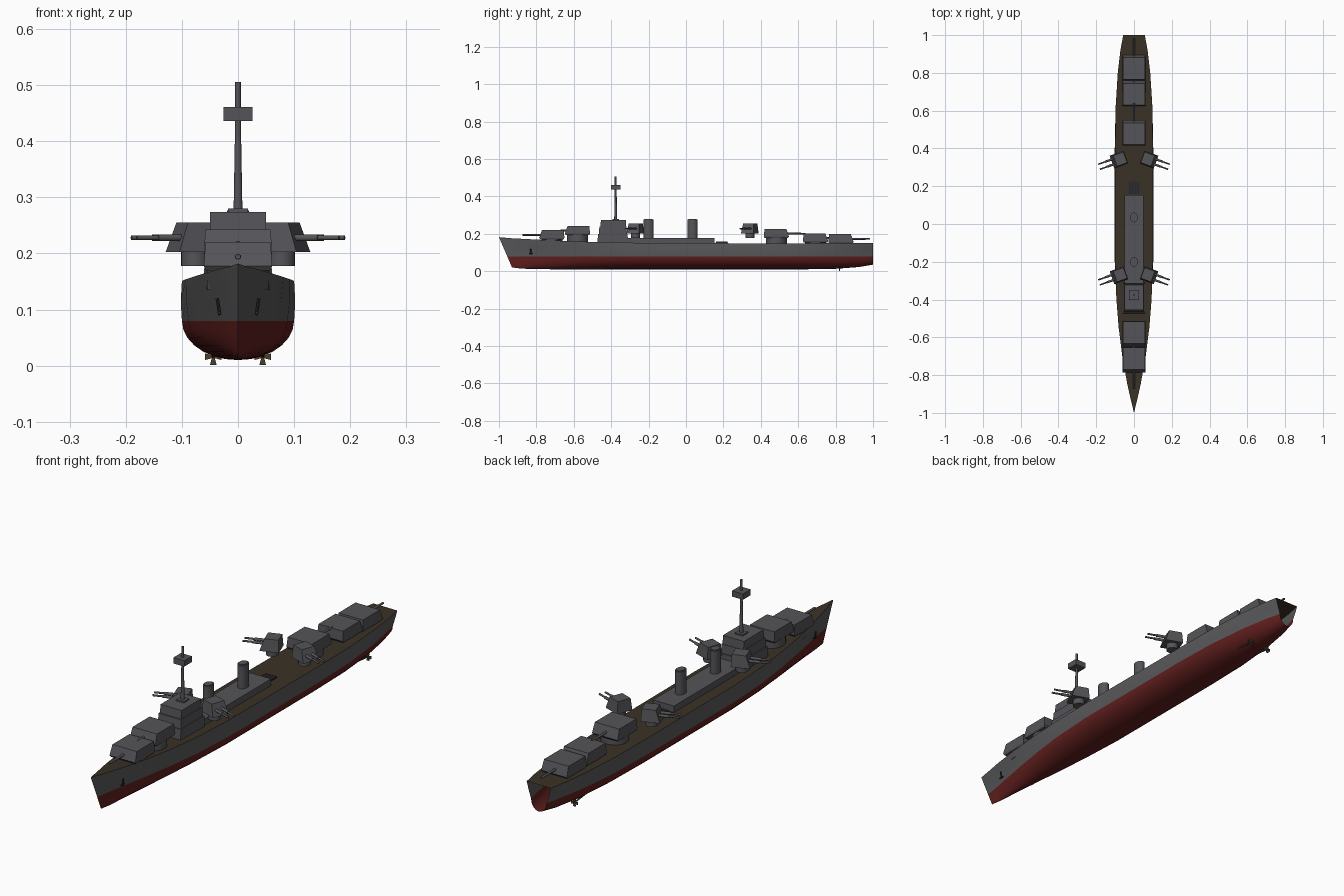
import bpy, bmesh
from math import sin, cos, pi, radians
from mathutils import Matrix, Vector

default_cube = bpy.data.objects.get("Cube")
if default_cube:
    bpy.data.objects.remove(default_cube, do_unlink=True)


def material(name, red, green, blue):
    mat = bpy.data.materials.new(name)
    mat.use_nodes = True
    colour = (red, green, blue, 1)
    mat.diffuse_color = colour
    mat.node_tree.nodes["Principled BSDF"].inputs["Base Color"].default_value = colour
    return mat


hull_grey = material("hull grey", 0.1, 0.1, 0.105)
upper_grey = material("superstructure grey", 0.09, 0.09, 0.1)
hull_red = material("underwater red", 0.12, 0.014, 0.013)
deck_brown = material("deck brown", 0.042, 0.031, 0.019)
dark_grey = material("dark grey", 0.025, 0.025, 0.028)
bronze = material("propeller bronze", 0.07, 0.05, 0.025)


def finish(name, bm, mats, place=None, smooth=False):
    bmesh.ops.recalc_face_normals(bm, faces=bm.faces)
    mesh = bpy.data.meshes.new(name)
    bm.to_mesh(mesh)
    bm.free()
    for mat in mats:
        mesh.materials.append(mat)
    obj = bpy.data.objects.new(name, mesh)
    bpy.context.collection.objects.link(obj)
    if place:
        obj.matrix_world = place
    if smooth:
        bpy.ops.object.select_all(action='DESELECT')
        bpy.context.view_layer.objects.active = obj
        obj.select_set(True)
        bpy.ops.object.shade_smooth_by_angle(angle=radians(35))
    return obj


def loft(name, rings, mat=upper_grey, place=None):
    """Stack of rectangles, each given as height, half width, front y, back y."""
    bm = bmesh.new()
    loops = []
    for z, half, front, back in rings:
        corners = ((-half, front), (half, front), (half, back), (-half, back))
        loops.append([bm.verts.new((x, y, z)) for x, y in corners])
    for low, high in zip(loops, loops[1:]):
        for i in range(4):
            j = (i + 1) % 4
            bm.faces.new((low[i], low[j], high[j], high[i]))
    bm.faces.new(loops[0])
    bm.faces.new(loops[-1])
    return finish(name, bm, [mat], place)


def rod(name, start, end, radius, mat=upper_grey, place=None, tip=None, sides=16, stretch=1):
    """Round bar between two points; stretch lengthens its section along y."""
    start, end = Vector(start), Vector(end)
    axis = end - start
    bm = bmesh.new()
    bmesh.ops.create_cone(bm, cap_ends=True, segments=sides, radius1=radius,
                          radius2=radius if tip is None else tip, depth=axis.length)
    bmesh.ops.scale(bm, vec=(1, stretch, 1), verts=bm.verts)
    turn = Vector((0, 0, 1)).rotation_difference(axis).to_matrix().to_4x4()
    bmesh.ops.transform(bm, matrix=Matrix.Translation((start + end) / 2) @ turn, verts=bm.verts)
    return finish(name, bm, [mat], place, smooth=True)


# Hull: y, deck half width, waterline half width, deck height, keel height, stem rake
stations = [
    (-1, 0, 0, 0.182, 0.02, 0.07),
    (-0.93, 0.017, 0.008, 0.176, 0.014, 0.05),
    (-0.85, 0.035, 0.021, 0.172, 0.012, 0.03),
    (-0.7, 0.062, 0.046, 0.164, 0.01, 0.01),
    (-0.55, 0.081, 0.07, 0.158, 0.01, 0),
    (-0.4, 0.093, 0.088, 0.154, 0.01, 0),
    (-0.2, 0.1, 0.1, 0.151, 0.01, 0),
    (0.4, 0.1, 0.1, 0.149, 0.01, 0),
    (0.62, 0.097, 0.094, 0.149, 0.01, 0),
    (0.8, 0.086, 0.076, 0.15, 0.013, 0),
    (0.92, 0.072, 0.055, 0.15, 0.022, 0),
    (1, 0.057, 0.036, 0.15, 0.035, 0),
]
waterline = 0.08
steps = 7
bm = bmesh.new()
sections = []
for y, deck_half, water_half, top, keel, rake in stations:
    side = []
    for i in range(steps + 1):
        t = i / steps * pi / 2
        side.append((water_half * sin(t), waterline - (waterline - keel) * cos(t)))
    side += [((water_half + deck_half) / 2 + deck_half * 0.02, (waterline + top) / 2), (deck_half, top)]
    outline = [(-x, z) for x, z in reversed(side)] + side[1:]
    sections.append([bm.verts.new((x, y + rake * (top - z) / (top - keel), z)) for x, z in outline])
for fore, aft in zip(sections, sections[1:]):
    last = len(fore) - 1
    for i in range(last):
        face = bm.faces.new((fore[i], fore[i + 1], aft[i + 1], aft[i]))
        face.material_index = 1 if 2 <= i < last - 2 else 0
    bm.faces.new((fore[0], aft[0], aft[last], fore[last])).material_index = 2
bmesh.ops.remove_doubles(bm, verts=bm.verts, dist=0.0001)
finish("hull", bm, [hull_grey, hull_red, deck_brown], smooth=True)


# Main turrets, built facing forward and turned around for the aft ones
def main_turret(name, y, top, facing=0, barrel=0.09):
    place = Matrix.Translation((0, y, top)) @ Matrix.Rotation(facing, 4, 'Z')
    loft(name + "_housing", [(-0.05, 0.058, -0.062, 0.062), (-0.042, 0.061, -0.068, 0.067),
                             (0, 0.058, -0.053, 0.063)], place=place)
    rod(name + "_barbette", (0, 0, 0.135 - top), (0, 0, -0.05), 0.056, place=place, sides=32)
    rod(name + "_barrel", (0, -0.04, -0.026), (0, -0.067 - barrel, -0.026), 0.0055,
        place=place, tip=0.0045)


main_turret("first_bow_turret", -0.717, 0.22)
main_turret("second_bow_turret", -0.58, 0.243, barrel=0.04)
main_turret("midship_aft_turret", 0.483, 0.227, pi)
main_turret("inner_stern_turret", 0.692, 0.203, pi, barrel=0.04)
main_turret("outer_stern_turret", 0.828, 0.199, pi)


# Twin wing guns, mirrored across the ship
for y, end in ((-0.27, "forward"), (0.342, "aft")):
    for side, hand in ((1, "left"), (-1, "right")):
        name = f"{end}_{hand}_wing_gun"
        place = Matrix.Translation((side * 0.077, y, 0.203)) @ Matrix.Rotation(side * radians(70), 4, 'Z')
        loft(name + "_housing", [(0, 0.036, -0.042, 0.036), (0.052, 0.03, -0.024, 0.033)], place=place)
        rod(name + "_mount", (0, 0, -0.025), (0, 0, 0), 0.025, place=place)
        for x in (-0.014, 0.014):
            rod(name + "_sleeve", (x, -0.02, 0.025), (x, -0.075, 0.025), 0.006, place=place)
            rod(name + "_barrel", (x, -0.07, 0.025), (x, -0.115, 0.025), 0.004, place=place)

# Deckhouse and stepped bridge
loft("deckhouse", [(0.14, 0.05, -0.4, 0.153), (0.178, 0.05, -0.4, 0.153)])
loft("bridge_base", [(0.14, 0.058, -0.475, -0.31), (0.2, 0.058, -0.47, -0.312)])
loft("bridge_middle", [(0.2, 0.054, -0.466, -0.316), (0.238, 0.054, -0.463, -0.318)])
loft("bridge_top", [(0.238, 0.05, -0.458, -0.32), (0.274, 0.05, -0.455, -0.322)])

# Mast with lookout box
mast_y = -0.376
loft("mast_foot", [(0.274, 0.018, mast_y - 0.018, mast_y + 0.018),
                   (0.28, 0.018, mast_y - 0.018, mast_y + 0.018)])
rod("mast", (0, mast_y, 0.27), (0, mast_y, 0.44), 0.008, tip=0.005)
rod("mast_pole", (0, mast_y, 0.44), (0, mast_y, 0.506), 0.005)
loft("lookout_box", [(0.436, 0.026, mast_y - 0.026, mast_y + 0.026),
                     (0.461, 0.026, mast_y - 0.026, mast_y + 0.026)])

# Oval funnels
for y, end in ((-0.2, "forward"), (0.035, "aft")):
    rod(end + "_funnel", (0, y, 0.17), (0, y, 0.277), 0.02, stretch=1.3, sides=24)
    rod(end + "_funnel_rim", (0, y, 0.27), (0, y, 0.28), 0.016, stretch=1.3, sides=24)

# Slatted hatch behind the deckhouse
loft("hatch", [(0.14, 0.028, 0.158, 0.225), (0.154, 0.028, 0.158, 0.225)], dark_grey)
for i in range(4):
    x = -0.021 + i * 0.014
    rod("hatch_slat", (x, 0.16, 0.155), (x, 0.223, 0.155), 0.003, upper_grey, sides=6)

# Anchors and propellers on both sides
for side, hand in ((1, "left"), (-1, "right")):
    x, y, z = side * 0.037, -0.83, 0.12
    rod(hand + "_anchor_shank", (x, y, z), (x * 0.88, y, z - 0.03), 0.003, dark_grey, sides=8)
    rod(hand + "_anchor_arm", (x * 0.9, y - 0.01, z - 0.026), (x * 0.9, y + 0.012, z - 0.026),
        0.003, dark_grey, sides=8)
    hub = Vector((side * 0.044, 0.82, 0.016))
    rod(hand + "_propeller_shaft", hub + Vector((0, -0.1, 0.012)), hub + Vector((0, 0.008, 0)), 0.003, bronze)
    for i in range(4):
        angle = i * pi / 2
        blade = Matrix.Translation(hub) @ Matrix.Rotation(angle, 4, 'Y')
        loft(hand + "_propeller_blade", [(0, 0.002, -0.003, 0.003), (0.015, 0.006, -0.002, 0.002)],
             bronze, blade)
